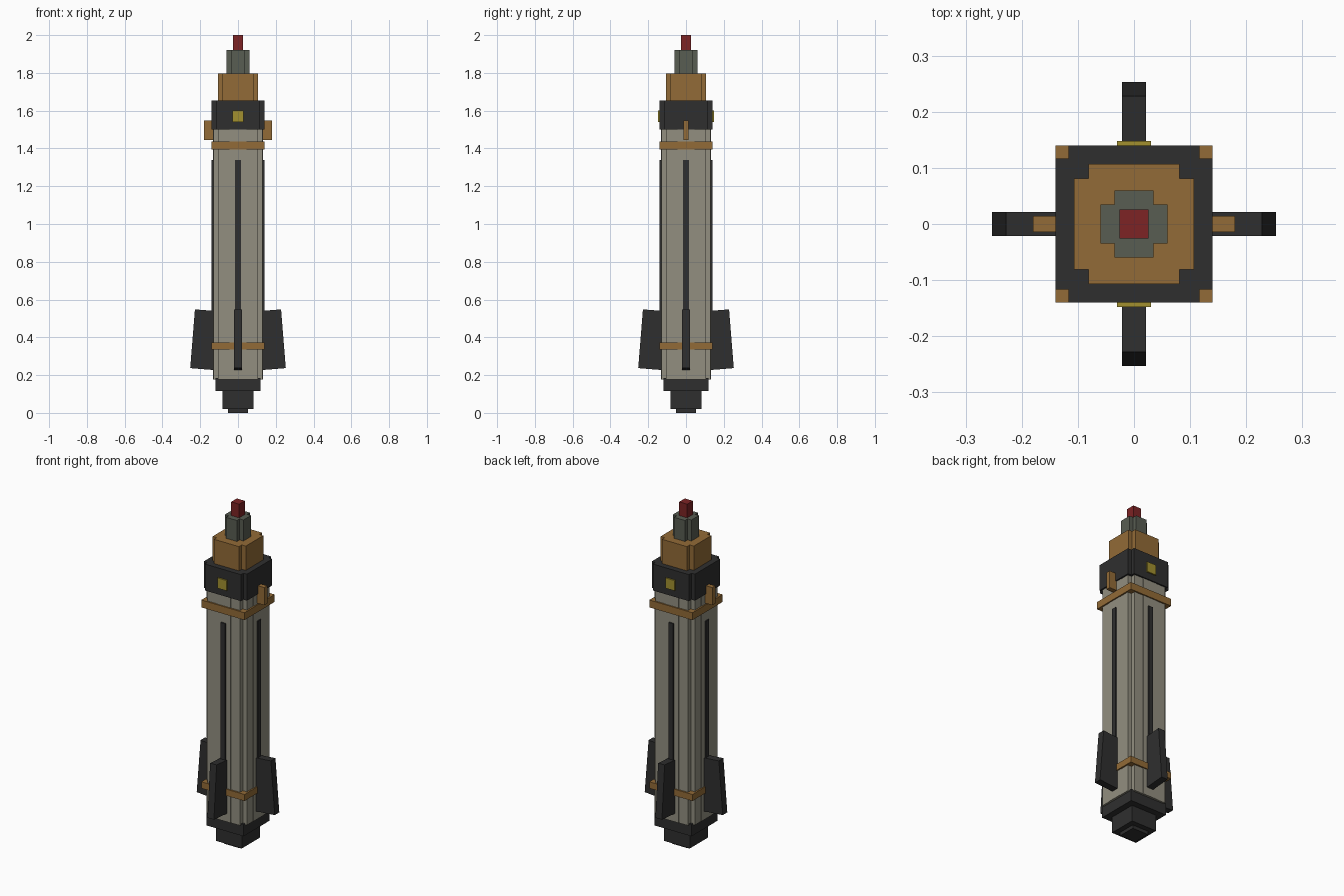
import bpy, bmesh, math
from mathutils import Matrix, Vector

cube = bpy.data.objects.get("Cube")
if cube:
    bpy.data.objects.remove(cube, do_unlink=True)


def material(name, rgb):
    m = bpy.data.materials.new(name)
    m.use_nodes = True
    m.diffuse_color = (*rgb, 1)
    bsdf = next(n for n in m.node_tree.nodes if n.type == 'BSDF_PRINCIPLED')
    bsdf.inputs["Base Color"].default_value = (*rgb, 1)
    bsdf.inputs["Roughness"].default_value = 0.8
    return m


STONE = material("stone_grey", (0.29, 0.275, 0.217))
DARK = material("charcoal", (0.028, 0.028, 0.028))
BRONZE = material("bronze", (0.29, 0.147, 0.038))
SLATE = material("slate_green", (0.098, 0.109, 0.085))
RED = material("dark_red", (0.205, 0.017, 0.018))
YELLOW = material("yellow", (0.36, 0.28, 0.028))


def finish(name, bm, mat):
    bmesh.ops.recalc_face_normals(bm, faces=bm.faces[:])
    me = bpy.data.meshes.new(name)
    bm.to_mesh(me)
    bm.free()
    me.materials.append(mat)
    ob = bpy.data.objects.new(name, me)
    bpy.context.collection.objects.link(ob)
    return ob


def box(name, mat, lo, hi, matrix=Matrix()):
    lo, hi = Vector(lo), Vector(hi)
    bm = bmesh.new()
    bmesh.ops.create_cube(bm, size=1)
    bmesh.ops.scale(bm, vec=hi - lo, verts=bm.verts)
    bmesh.ops.translate(bm, vec=(lo + hi) / 2, verts=bm.verts)
    bmesh.ops.transform(bm, matrix=matrix, verts=bm.verts)
    return finish(name, bm, mat)


def block(name, mat, r, z0, z1):
    """Centred square block."""
    return box(name, mat, (-r, -r, z0), (r, r, z1))


def notched(name, mat, r, n, z0, z1):
    """Centred square prism of half width r, corners notched in to n."""
    corner = [(r, n), (n, n), (n, r)]
    bm = bmesh.new()
    verts = []
    for k in range(4):
        for x, y in corner:
            for _ in range(k):
                x, y = -y, x
            verts.append(bm.verts.new((x, y, z0)))
    base = bm.faces.new(verts)
    top = bmesh.ops.extrude_face_region(bm, geom=[base], use_keep_orig=True)
    moved = [v for v in top["geom"] if isinstance(v, bmesh.types.BMVert)]
    bmesh.ops.translate(bm, vec=(0, 0, z1 - z0), verts=moved)
    return finish(name, bm, mat)


# Nozzle and base
block("nozzle_tip", DARK, 0.052, 0.0, 0.03)
block("nozzle", DARK, 0.083, 0.02, 0.12)
block("base_ring", DARK, 0.12, 0.115, 0.185)

# Body with slightly raised centre panels
notched("body", STONE, 0.131, 0.105, 0.178, 1.51)
notched("body_panels", STONE, 0.133, 0.046, 0.178, 1.505)

# Bands around the body
block("lower_band", BRONZE, 0.14, 0.335, 0.373)
block("upper_band", BRONZE, 0.14, 1.395, 1.438)

# Stepped nose
notched("collar", DARK, 0.14, 0.117, 1.5, 1.655)
notched("nose_lower", BRONZE, 0.107, 0.081, 1.65, 1.797)
notched("nose_upper", SLATE, 0.06, 0.035, 1.79, 1.92)
block("nose_tip", RED, 0.026, 1.915, 2.0)

# Tilted fins and long stripes on all four sides
tilt = (Matrix.Translation((0.2405, 0, 0.3925))
        @ Matrix.Rotation(math.radians(-4.6), 4, 'Y'))
for i, side in enumerate(("left", "back", "right", "front")):
    turn = Matrix.Rotation(i * math.pi / 2, 4, 'Z')
    box(side + "_fin", DARK, (-0.14, -0.021, -0.156), (0, 0.021, 0.156), turn @ tilt)
    box(side + "_stripe", DARK, (0.12, -0.015, 0.4), (0.14, 0.015, 1.34), turn)

# Side lugs, and small windows on front and back of the collar
for s, lug, window in ((1, "left", "back"), (-1, "right", "front")):
    turn = Matrix.Rotation(0 if s > 0 else math.pi, 4, 'Z')
    box(lug + "_lug", BRONZE, (0.12, -0.014, 1.445), (0.18, 0.014, 1.548), turn)
    box(window + "_window", YELLOW, (-0.03, 0.139, 1.54), (0.03, 0.148, 1.6), turn)
